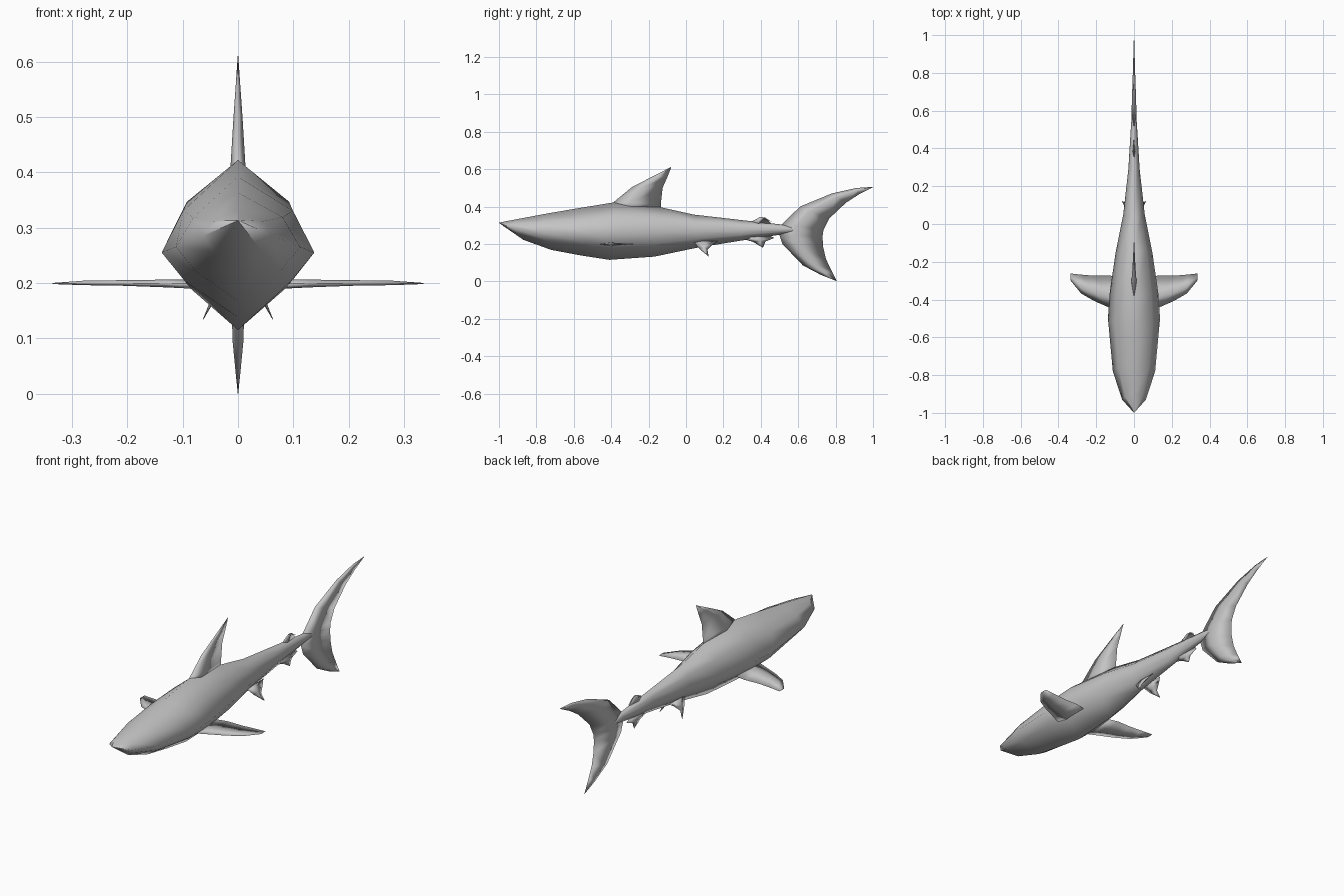
import bpy
import bmesh
from mathutils import Vector

skin = bpy.data.materials.new("grey skin")
skin.diffuse_color = (0.55, 0.55, 0.55, 1)


def finish(name, bm):
    """Turn a bmesh into a smooth, skin-coloured object."""
    bmesh.ops.remove_doubles(bm, verts=bm.verts, dist=0.0004)
    bmesh.ops.recalc_face_normals(bm, faces=bm.faces)
    mesh = bpy.data.meshes.new(name)
    bm.to_mesh(mesh)
    bm.free()
    mesh.materials.append(skin)
    for poly in mesh.polygons:
        poly.use_smooth = True
    obj = bpy.data.objects.new(name, mesh)
    bpy.context.collection.objects.link(obj)
    return obj


def loft(name, rings):
    """Skin a list of closed rings and cap both ends."""
    bm = bmesh.new()
    rows = [[bm.verts.new(p) for p in ring] for ring in rings]
    n = len(rows[0])
    for a, b in zip(rows, rows[1:]):
        for i in range(n):
            j = (i + 1) % n
            bm.faces.new((a[i], a[j], b[j], b[i]))
    bm.faces.new(rows[0])
    bm.faces.new(rows[-1])
    return finish(name, bm)


def fin(name, rows, normal, belly=0.35):
    """Each row is (leading point, trailing point, half thickness)."""
    normal = Vector(normal).normalized()
    rings = []
    for lead, trail, t in rows:
        lead, trail = Vector(lead), Vector(trail)
        mid = lead.lerp(trail, belly)
        rings.append((lead, mid + normal * t, trail, mid - normal * t))
    return loft(name, rings)


def flat_fin(name, rows, belly=0.35):
    """Fin lying in the middle plane: (y, z) leading, (y, z) trailing, half thickness."""
    return fin(name, [((0, *a), (0, *b), t) for a, b, t in rows], (1, 0, 0), belly)


# Body: (side y, half width, side z, top y, top z, bottom y, bottom z)
stations = [
    (-1.00, 0.000, 0.313, -1.00, 0.314, -1.00, 0.312),
    (-0.93, 0.063, 0.285, -0.90, 0.333, -0.87, 0.222),
    (-0.78, 0.112, 0.265, -0.74, 0.363, -0.72, 0.168),
    (-0.50, 0.138, 0.255, -0.57, 0.392, -0.56, 0.138),
    (-0.36, 0.128, 0.255, -0.385, 0.422, -0.41, 0.115),
    (-0.15, 0.097, 0.260, -0.14, 0.397, -0.17, 0.132),
    (0.05, 0.057, 0.266, 0.04, 0.357, 0.06, 0.180),
    (0.29, 0.030, 0.272, 0.31, 0.326, 0.29, 0.217),
    (0.52, 0.016, 0.277, 0.52, 0.303, 0.52, 0.252),
    (0.70, 0.003, 0.270, 0.70, 0.273, 0.70, 0.267),
]
rings = []
for y, w, z, ty, tz, by, bz in stations:
    half = [(0, ty, tz),
            (0.72 * w, (y + ty) / 2, z + (tz - z) * 0.55),
            (w, y, z),
            (0.69 * w, (y + by) / 2, z - (z - bz) * 0.45),
            (0, by, bz)]
    rings.append(half + [(-p[0], p[1], p[2]) for p in half[3:0:-1]])
loft("body", rings)

# Dorsal fins
flat_fin("dorsal_fin", [
    ((-0.42, 0.385), (-0.13, 0.375), 0.015),
    ((-0.385, 0.425), (-0.135, 0.41), 0.013),
    ((-0.29, 0.503), (-0.125, 0.50), 0.008),
    ((-0.18, 0.560), (-0.10, 0.557), 0.004),
    ((-0.08, 0.611), (-0.079, 0.609), 0.0005),
])
flat_fin("rear_dorsal_fin", [
    ((0.33, 0.310), (0.47, 0.295), 0.008),
    ((0.395, 0.343), (0.425, 0.340), 0.003),
    ((0.405, 0.344), (0.460, 0.316), 0.001),
])

# Anal fin
flat_fin("anal_fin", [
    ((0.29, 0.232), (0.43, 0.255), 0.008),
    ((0.36, 0.210), (0.472, 0.232), 0.005),
    ((0.38, 0.198), (0.425, 0.213), 0.003),
    ((0.408, 0.181), (0.412, 0.181), 0.0005),
])

# Crescent tail, from upper tip to lower tip
flat_fin("tail_fin", [
    ((0.999, 0.505), (1.00, 0.503), 0.0005),
    ((0.91, 0.499), (0.925, 0.465), 0.003),
    ((0.78, 0.470), (0.855, 0.420), 0.006),
    ((0.61, 0.400), (0.765, 0.335), 0.011),
    ((0.51, 0.302), (0.735, 0.275), 0.013),
    ((0.50, 0.245), (0.73, 0.240), 0.013),
    ((0.515, 0.200), (0.733, 0.185), 0.012),
    ((0.625, 0.085), (0.748, 0.120), 0.010),
    ((0.72, 0.035), (0.775, 0.063), 0.005),
    ((0.805, 0.001), (0.807, 0.000), 0.0005),
])

# Paired fins
for side, s in (("right", 1), ("left", -1)):
    fin(side + "_pectoral_fin", [
        ((s * 0.07, -0.47, 0.198), (s * 0.07, -0.285, 0.198), 0.009),
        ((s * 0.13, -0.443, 0.199), (s * 0.13, -0.272, 0.199), 0.007),
        ((s * 0.21, -0.408, 0.200), (s * 0.21, -0.274, 0.200), 0.005),
        ((s * 0.28, -0.368, 0.200), (s * 0.28, -0.268, 0.200), 0.004),
        ((s * 0.335, -0.300, 0.199), (s * 0.335, -0.262, 0.199), 0.001),
    ], (0, 0, 1))
    fin(side + "_pelvic_fin", [
        ((s * 0.022, 0.04, 0.21), (s * 0.022, 0.17, 0.215), 0.006),
        ((s * 0.040, 0.07, 0.175), (s * 0.036, 0.145, 0.198), 0.004),
        ((s * 0.050, 0.09, 0.158), (s * 0.048, 0.115, 0.170), 0.003),
        ((s * 0.063, 0.119, 0.134), (s * 0.063, 0.121, 0.134), 0.0005),
    ], (0.85, 0, s * 0.5))
